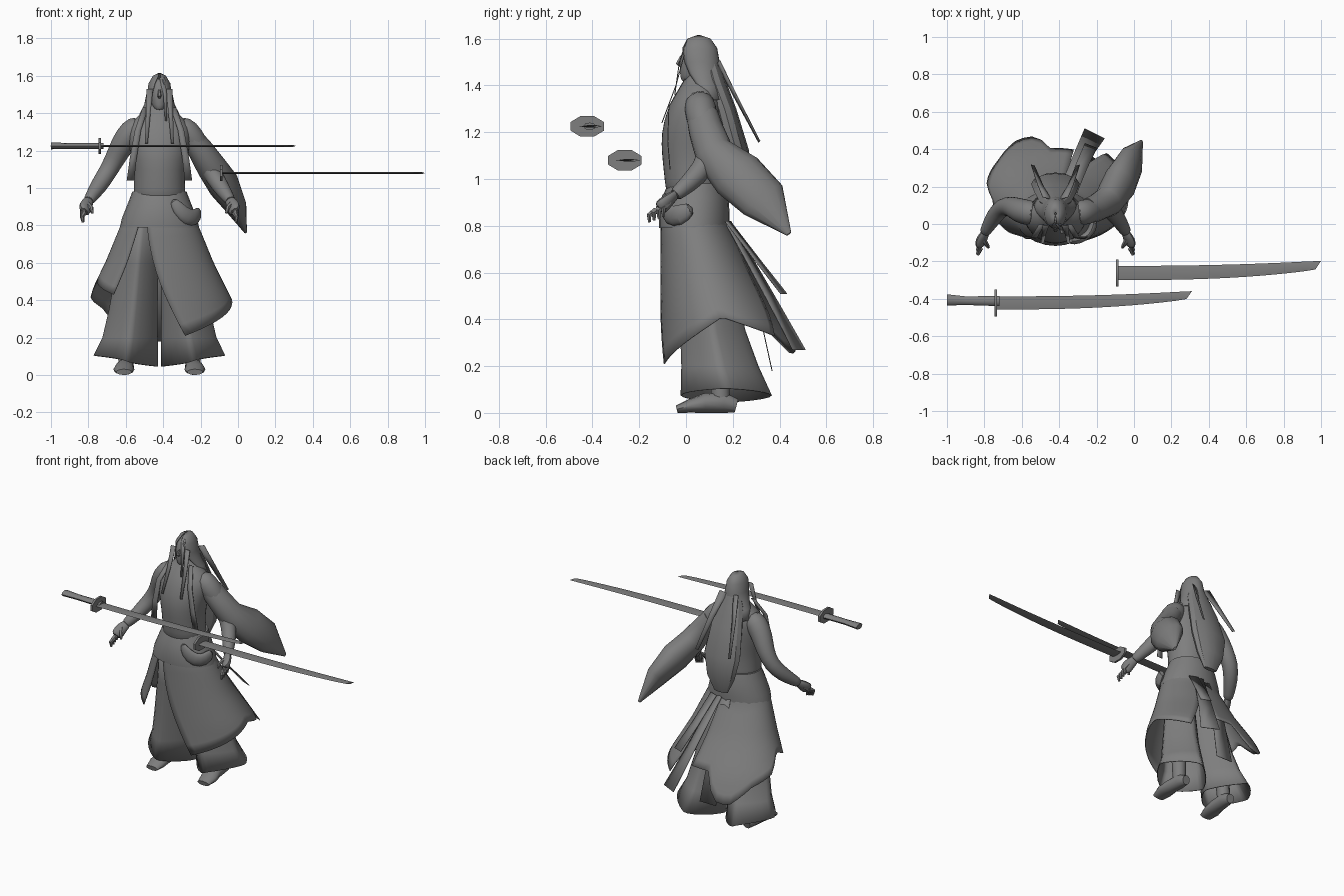
import bpy, bmesh
from math import sin, cos, pi, radians, copysign
from mathutils import Vector

cube = bpy.data.objects.get("Cube")
if cube:
    bpy.data.objects.remove(cube)

grey = bpy.data.materials.new("plain_grey")
grey.use_nodes = True
tone = (0.21, 0.21, 0.21, 1)
grey.diffuse_color = tone
grey.node_tree.nodes["Principled BSDF"].inputs["Base Color"].default_value = tone

FIGURE_X = -0.42


def lerp(a, b, t):
    return a + (b - a) * t


def table(rows, t):
    """Piecewise linear lookup; each row is (key, values...)."""
    for a, b in zip(rows, rows[1:]):
        if t <= b[0]:
            k = max(0, (t - a[0]) / (b[0] - a[0]))
            return [lerp(p, q, k) for p, q in zip(a[1:], b[1:])]
    return list(rows[-1][1:])


def skin(name, rings, closed=True, caps=True, smooth=0, thick=0, x=FIGURE_X, angle=50):
    """Join rows of points into a surface."""
    bm = bmesh.new()
    rows = [[bm.verts.new(p) for p in ring] for ring in rings]
    n = len(rows[0])
    for a, b in zip(rows, rows[1:]):
        for i in range(n if closed else n - 1):
            j = (i + 1) % n
            bm.faces.new((a[i], a[j], b[j], b[i]))
    if closed and caps:
        bm.faces.new(rows[0][::-1])
        bm.faces.new(rows[-1])
    bmesh.ops.recalc_face_normals(bm, faces=bm.faces)
    mesh = bpy.data.meshes.new(name)
    bm.to_mesh(mesh)
    bm.free()
    mesh.materials.append(grey)
    obj = bpy.data.objects.new(name, mesh)
    bpy.context.collection.objects.link(obj)
    obj.location.x = x
    bpy.ops.object.select_all(action="DESELECT")
    obj.select_set(True)
    bpy.context.view_layer.objects.active = obj
    bpy.ops.object.shade_smooth_by_angle(angle=radians(angle))
    if smooth:
        obj.modifiers.new("soften", "SUBSURF").levels = smooth
        obj.modifiers["soften"].render_levels = smooth
    if thick:
        obj.modifiers.new("cloth", "SOLIDIFY").thickness = thick
    return obj


def power(v, e):
    return copysign(abs(v) ** e, v)


def loft(name, rows, seg=20, slope=0, pinch=1, **kw):
    """Level oval rings: (x, y, z, half width, half depth); pinch nears a diamond at 2."""
    rings = []
    for cx, cy, z, rx, ry in rows:
        tilt = slope if z == rows[-1][2] else 0
        rings.append([(cx + rx * power(sin(a), pinch), cy - ry * power(cos(a), pinch), z + tilt * sin(a))
                      for a in (2 * pi * i / seg for i in range(seg))])
    return skin(name, rings, **kw)


def tube(name, pts, wide=(1, 0, 0), seg=10, flat=1.0, side=1, **kw):
    """Oval tube along points (x, y, z, radius along wide, optional other radius)."""
    path = [Vector((p[0] * side, p[1], p[2])) for p in pts]
    rings = []
    for i, p in enumerate(pts):
        t = (path[min(i + 1, len(pts) - 1)] - path[max(i - 1, 0)]).normalized()
        v = t.cross(Vector(wide)).normalized()
        u = v.cross(t)
        rv = p[4] if len(p) > 4 else p[3] * flat
        rings.append([path[i] + u * p[3] * cos(a) + v * rv * sin(a)
                      for a in (2 * pi * k / seg for k in range(seg))])
    return skin(name, rings, **kw)


def ribbon(name, pts, w0, w1, across=(1, 0, 0), side=1):
    """Flat strip along points, tapering from width w0 to w1."""
    d = Vector((across[0] * side, across[1], across[2])).normalized()
    rows = []
    for i, p in enumerate(pts):
        c = Vector((p[0] * side, p[1], p[2]))
        w = lerp(w0, w1, i / (len(pts) - 1)) / 2
        rows.append([c - d * w, c + d * w])
    return skin(name, rows, closed=False, thick=0.004)


# Torso, neck and head
loft("torso", [(0, .04, .88, .15, .125), (0, .03, 1.0, .136, .122), (0, .025, 1.1, .138, .13),
               (0, .025, 1.2, .16, .134), (0, .04, 1.3, .175, .12), (0, .05, 1.35, .155, .105),
               (0, .055, 1.4, .1, .078), (0, .06, 1.43, .06, .058), (0, .06, 1.5, .045, .045)], smooth=1)
loft("head", [(0, .0, 1.415, .02, .02), (0, .03, 1.44, .042, .055), (0, .04, 1.49, .052, .07),
              (0, .05, 1.54, .054, .07), (0, .055, 1.59, .035, .05)], smooth=1)
tube("nose", [(0, -.02, 1.525, .006), (0, -.034, 1.492, .011), (0, -.024, 1.484, .008)], seg=6)

# Hair: open-fronted cap, long back mass, loose locks
cap = [(1.615, .055, .006, .006, 5), (1.6, .055, .035, .05, 10), (1.56, .055, .058, .078, 25),
       (1.5, .06, .067, .084, 38), (1.45, .07, .08, .08, 45), (1.4, .085, .105, .075, 60),
       (1.34, .1, .125, .07, 80)]
skin("hair_cap", [[(rx * sin(a), cy - ry * cos(a), z)
                   for a in (radians(lerp(o, 360 - o, i / 24)) for i in range(25))]
                  for z, cy, rx, ry, o in cap], closed=False, thick=0.004)
loft("hair_back", [(0, .1, 1.5, .05, .04), (0, .12, 1.42, .085, .05), (0, .165, 1.3, .11, .05),
                   (0, .215, 1.12, .13, .055), (0, .23, .98, .1, .045), (0, .23, .88, .05, .015)],
     seg=12, angle=30)
for s, tag in ((1, "left"), (-1, "right")):
    ribbon(f"{tag}_flying_lock", [(.045, .14, 1.5), (.08, .21, 1.36), (.12, .315, 1.16)], .05, .02,
           across=(1, .3, .3), side=s)
    ribbon(f"{tag}_front_lock", [(.052, -.01, 1.53), (.06, -.045, 1.4), (.07, -.105, 1.24)], .035, .015, side=s)
    ribbon(f"{tag}_chest_lock", [(.075, -.005, 1.43), (.115, -.075, 1.31), (.14, -.08, 1.16), (.155, -.07, 1.04)],
           .03, .04, side=s)
ribbon("face_lock", [(.015, .0, 1.59), (.03, -.03, 1.5), (.035, -.05, 1.36)], .03, .01)

# Arms and hands
for s, tag in ((1, "left"), (-1, "right")):
    tube(f"{tag}_arm", [(.09, .055, 1.345, .06), (.15, .06, 1.305, .072), (.2, .075, 1.23, .066),
                        (.235, .095, 1.16, .055), (.28, .095, 1.08, .05), (.325, .045, 1.01, .048),
                        (.37, -.03, .945, .032), (.38, -.05, .93, .03)], side=s, seg=14, smooth=1)
    tube(f"{tag}_palm", [(.365, -.03, .945, .026), (.39, -.07, .915, .038), (.4, -.1, .885, .044),
                         (.402, -.118, .87, .034)], wide=(0, .6, .8), flat=.65, side=s, seg=8, smooth=1)
    for k in range(4):
        d = (k - 1.5) * .02
        tube(f"{tag}_finger_{k + 1}", [(.4, -.1 + d, .885 + d * .6, .013), (.414, -.128 + d, .86 + d * .5, .012),
                                       (.408, -.126 + d, .828 + d * .4, .007)], side=s, seg=6)
    tube(f"{tag}_thumb", [(.385, -.08, .915, .014), (.365, -.115, .895, .012), (.358, -.125, .865, .007)],
         side=s, seg=6)

# Large pointed sleeve
tube("left_sleeve", [(.17, .07, 1.27, .07, .06), (.215, .085, 1.21, .075, .068), (.28, .12, 1.11, .085, .08),
                     (.345, .22, 1.015, .115, .085), (.405, .33, .91, .105, .06), (.46, .44, .765, .012, .008)],
     wide=(-.3, .52, .8), seg=14)

# Sash and draped fold at the hip
loft("sash", [(0, .035, .79, .212, .15), (0, .035, .84, .2, .152), (0, .04, .92, .168, .142),
              (0, .045, .98, .145, .122)], seg=24)
tube("hip_drape", [(.07, -.09, .94, .02, .01), (.1, -.095, .89, .04, .02), (.15, -.075, .84, .05, .025),
                   (.2, -.03, .84, .05, .025), (.21, .03, .88, .03, .02)], wide=(0, 0, 1), smooth=1)

# Overskirt: two flared panels with a slanted hem and an open front
flare = [(.2, .2, .45, .31), (.4, .155, .39, .265), (.6, .09, .29, .2), (.8, .038, .208, .146), (.9, .037, .16, .13)]


def skirt_panel(name, top, bottom, end_top, end_bottom, hem):
    rows = []
    for i in range(13):
        t = i / 12
        row = []
        for k in range(25):
            low = radians(lerp(bottom, end_bottom, k / 24))
            a = lerp(radians(lerp(top, end_top, k / 24)), low, t)
            z = lerp(.9, table(hem, abs(low) * 180 / pi)[0], t)
            cy, rx, ry = table(flare, z)
            row.append((rx * sin(a), cy - ry * cos(a), z))
        rows.append(row)
    skin(name, rows, closed=False, thick=0.005)


skirt_panel("left_skirt_panel", -25, 18, 175, 138, [(18, .21), (90, .41), (138, .33)])
skirt_panel("right_skirt_panel", -30, -41, -190, -195,
            [(41, .43), (90, .52), (104, .42), (130, .36), (152, .25), (168, .27), (172, .42), (195, .42)])

# Trailing cloth strips behind
ribbon("left_back_tail", [(.05, .18, .82), (.14, .36, .5), (.21, .485, .27)], .06, .12, (1, -.5, 0))
ribbon("left_upper_tail", [(.09, .18, .82), (.14, .31, .65), (.19, .42, .51)], .06, .07, (1, -.4, 0))
ribbon("middle_back_tail", [(0, .18, .82), (-.01, .3, .5), (0, .37, .18)], .07, .12)

# Wide trousers and feet
for s, tag in ((1, "left"), (-1, "right")):
    loft(f"{tag}_trouser", [(.09 * s, .05, .86, .1, .11), (.115 * s, .08, .6, .11, .115),
                            (.14 * s, .115, .35, .13, .14), (.157 * s, .145, .2, .148, .165),
                            (.18 * s, .172, .075, .172, .195)],
         seg=24, slope=.03 * s, pinch=1.5, caps=False, thick=0.005)
    tube(f"{tag}_shin", [(.14, .12, .4, .05), (.175, .14, .2, .045), (.18, .15, .04, .04)], side=s)
    tube(f"{tag}_foot", [(.178, .215, .03, .028, .03), (.18, .16, .045, .044, .045), (.185, .08, .042, .048, .042),
                         (.19, .02, .03, .056, .03), (.19, -.04, .016, .042, .016)], side=s, seg=12)


# Swords: slim curved blade, oval guard, optional grip
def sword(name, start, end, y, z, half, rise, grip):
    rings = []
    for i in range(15):
        t = i / 14
        c = y + rise * t ** 2.5
        w = lerp(half, half * .6, t ** 3)
        px = lerp(start, end - .015, t)
        slant = .015 if i == 14 else 0
        rings.append([(px - slant, c - w, z), (px, c, z + .005),
                      (px + slant, c + w, z), (px, c, z - .005)])
    skin(f"{name}_blade", rings, x=0, angle=40)
    guard = [[(start + dx, y + .078 * cos(a), z + .047 * sin(a))
              for a in (pi / 8 + pi * k / 4 for k in range(8))] for dx in (-.007, .007)]
    skin(f"{name}_guard", guard, x=0)
    if grip:
        tube(f"{name}_grip", [(-1, y + .016, z, .03, .018), (-.9, y + .012, z, .023, .016),
                              (start + .02, y + .01, z, .027, .016)], wide=(0, 1, 0), seg=8, x=0)


sword("first_sword", -.74, .31, -.422, 1.225, .035, .042, True)
sword("second_sword", -.09, 1.0, -.262, 1.08, .038, .042, False)
